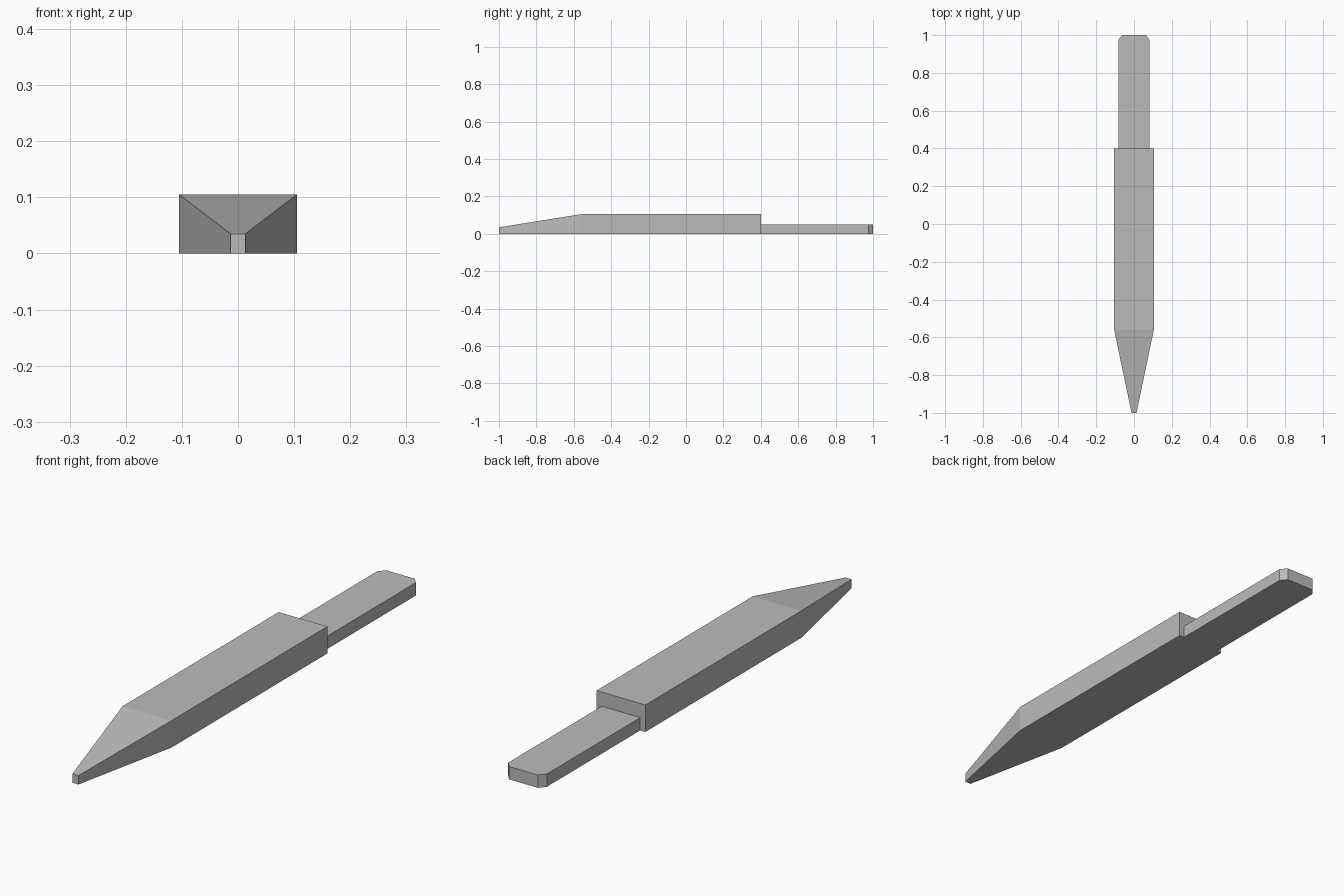
import bpy
import bmesh

if "Cube" in bpy.data.objects:
    bpy.data.objects.remove(bpy.data.objects["Cube"], do_unlink=True)

# One plain grey for the whole tool
GREY = (0.5, 0.5, 0.5, 1)
grey = bpy.data.materials.new("grey")
grey.diffuse_color = GREY
grey.use_nodes = True
grey.node_tree.nodes["Principled BSDF"].inputs["Base Color"].default_value = GREY


def extruded_outline(name, half_outline, height):
    """Mirror (x, y) points across x, then raise the outline by height(y)."""
    outline = half_outline + [(-x, y) for x, y in reversed(half_outline)]
    bm = bmesh.new()
    low = [bm.verts.new((x, y, 0)) for x, y in outline]
    high = [bm.verts.new((x, y, height(y))) for x, y in outline]
    n = len(outline)
    for i in range(n):
        j = (i + 1) % n
        bm.faces.new((low[i], low[j], high[j], high[i]))
    # Split caps at each mirrored pair so that sloped tops stay flat
    for i in range(n // 2 - 1):
        a, b, c, d = i, i + 1, n - 2 - i, n - 1 - i
        bm.faces.new([high[k] for k in (a, b, c, d)])
        bm.faces.new([low[k] for k in (d, c, b, a)])
    bmesh.ops.recalc_face_normals(bm, faces=bm.faces)
    mesh = bpy.data.meshes.new(name)
    bm.to_mesh(mesh)
    bm.free()
    mesh.materials.append(grey)
    obj = bpy.data.objects.new(name, mesh)
    bpy.context.collection.objects.link(obj)
    return obj


# Thick body tapering to a blunt tip
extruded_outline("tapered_body", [(0.013, -1), (0.105, -0.56), (0.105, 0.4)],
                 lambda y: 0.035 if y < -0.9 else 0.105)

# Thin tang with clipped end corners
extruded_outline("rear_tang", [(0.083, 0.4), (0.083, 0.975), (0.062, 1)],
                 lambda y: 0.05)
